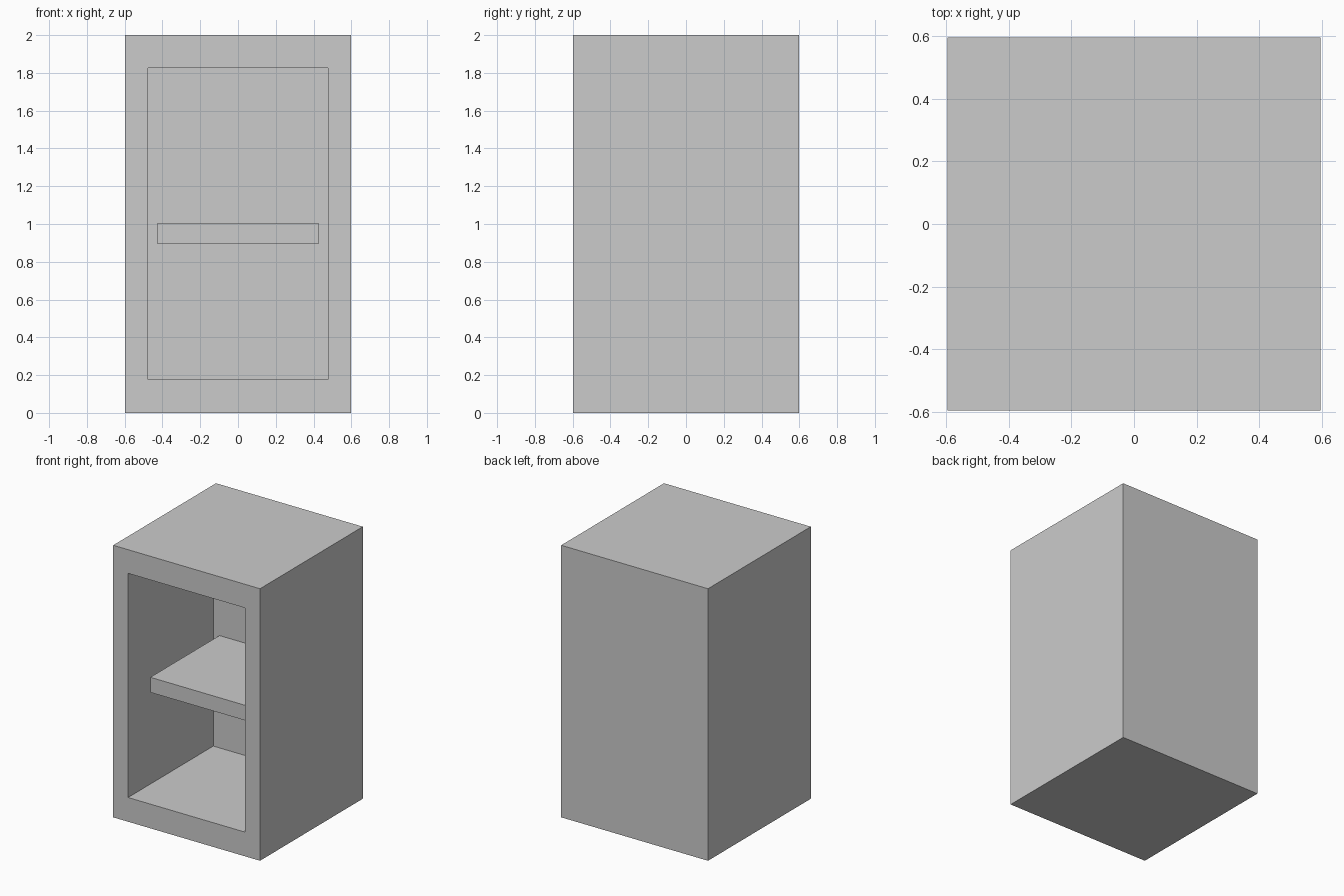
import bpy
import bmesh
from mathutils import Matrix, Vector

default_cube = bpy.data.objects.get("Cube")
if default_cube:
    bpy.data.objects.remove(default_cube, do_unlink=True)

HALF = 0.597                         # half of the width and depth
HEIGHT = 2.0
OPEN_X = 0.426                       # half width of the opening
OPEN_BOTTOM, OPEN_TOP = 0.178, 1.826
BACK_Y = 0.393                       # inner face of the back wall

grey = bpy.data.materials.new("plain grey")
grey.use_nodes = True
colour = (0.6, 0.6, 0.6, 1)
grey.diffuse_color = colour
grey.node_tree.nodes["Principled BSDF"].inputs["Base Color"].default_value = colour


def box_mesh(low, high):
    """A box spanning two corners."""
    low, high = Vector(low), Vector(high)
    bm = bmesh.new()
    place = Matrix.Translation((low + high) / 2) @ Matrix.Diagonal((high - low).to_4d())
    bmesh.ops.create_cube(bm, size=1, matrix=place)
    return bm


def finish(bm, name):
    bmesh.ops.recalc_face_normals(bm, faces=bm.faces)
    mesh = bpy.data.meshes.new(name)
    bm.to_mesh(mesh)
    bm.free()
    mesh.materials.append(grey)
    obj = bpy.data.objects.new(name, mesh)
    bpy.context.collection.objects.link(obj)
    return obj


# Cabinet body: inset the front face, then push it back to hollow the inside
body = box_mesh((-HALF, -HALF, 0), (HALF, HALF, HEIGHT))
front = min(body.faces, key=lambda f: f.calc_center_median().y)
bmesh.ops.inset_region(body, faces=[front], thickness=HALF - OPEN_X)
for v in front.verts:
    v.co.z = OPEN_TOP if v.co.z > HEIGHT / 2 else OPEN_BOTTOM
inner = bmesh.ops.extrude_discrete_faces(body, faces=[front])["faces"][0]
for v in inner.verts:
    v.co.y = BACK_Y
finish(body, "cabinet_body")

# Shelf: set back from the opening, running to the back wall
finish(box_mesh((-OPEN_X, -0.41, 0.893), (OPEN_X, BACK_Y, 1.004)), "shelf")
